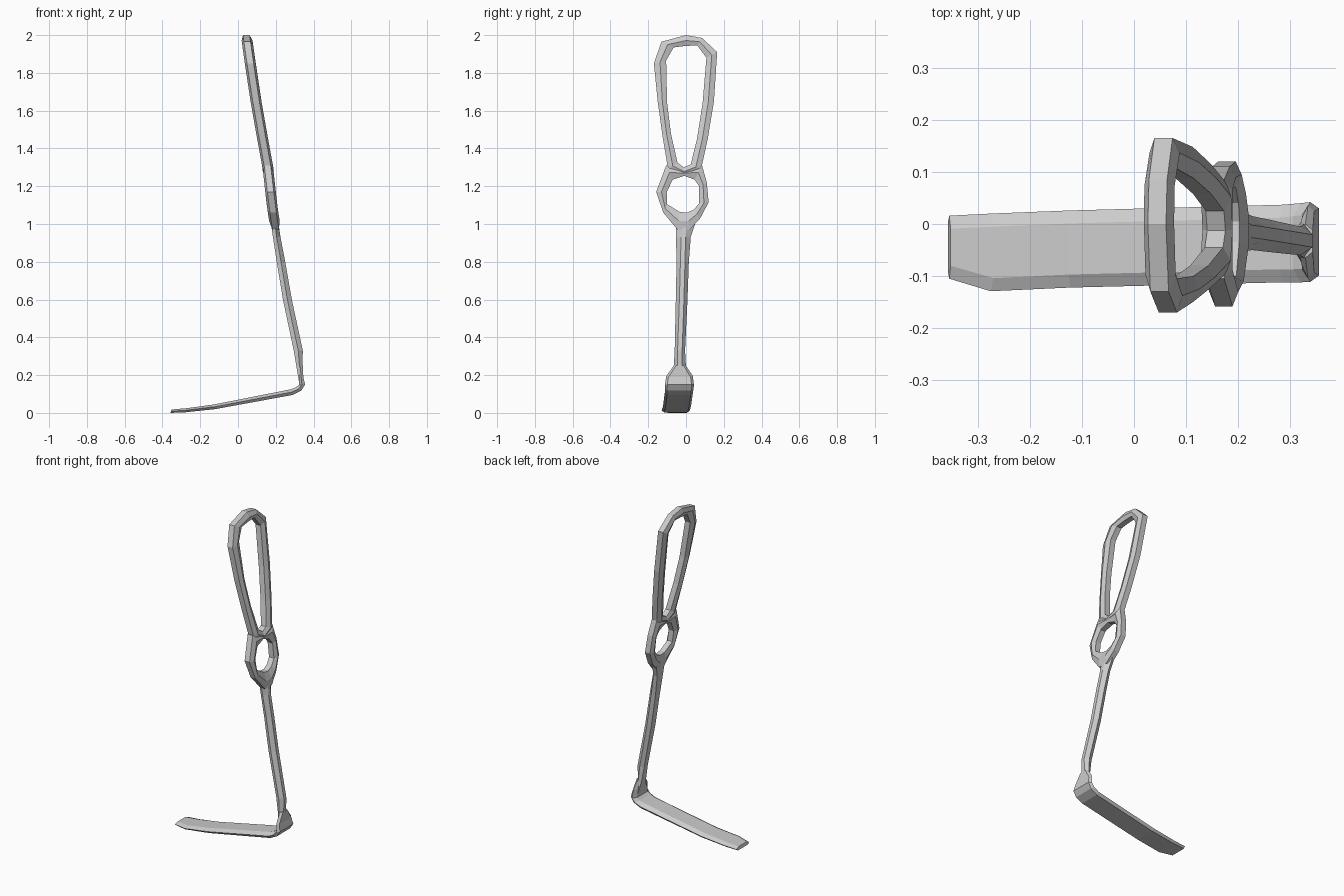
import bpy, bmesh

# Leaning axis of the handle: (z, x)
AXIS = [(0.9, 0.21), (1.1, 0.18), (1.3, 0.158), (1.6, 0.103), (1.85, 0.065), (2.0, 0.044)]


def lean(z):
    for (z0, x0), (z1, x1) in zip(AXIS, AXIS[1:]):
        if z <= z1:
            return x0 + (x1 - x0) * (z - z0) / (z1 - z0)
    return AXIS[-1][1]


def loft(name, sections, closed):
    """Skin a list of equal-sized vertex rings into one faceted object."""
    bm = bmesh.new()
    rings = [[bm.verts.new(p) for p in s] for s in sections]
    n = len(rings[0])
    pairs = list(zip(rings, rings[1:]))
    if closed:
        pairs.append((rings[-1], rings[0]))
    else:
        bm.faces.new(rings[0])
        bm.faces.new(rings[-1])
    for a, b in pairs:
        for i in range(n):
            j = (i + 1) % n
            bm.faces.new((a[i], a[j], b[j], b[i]))
    bmesh.ops.recalc_face_normals(bm, faces=bm.faces)
    mesh = bpy.data.meshes.new(name)
    bm.to_mesh(mesh)
    bm.free()
    obj = bpy.data.objects.new(name, mesh)
    bpy.context.collection.objects.link(obj)
    return obj


def ring(name, rims, t):
    """Closed hexagonal-section loop from (outer y, z, inner y, z) pairs."""
    sections = []
    for yo, zo, yi, zi in rims:
        ym, zm = (yo + yi) / 2, (zo + zi) / 2
        prof = [(yo, zo, 0.6), (ym, zm, 1), (yi, zi, 0.6),
                (yi, zi, -0.6), (ym, zm, -1), (yo, zo, -0.6)]
        sections.append([(lean(z) + k * t, y, z) for y, z, k in prof])
    return loft(name, sections, True)


# Long grip loop
ring("grip_loop", [
    (-0.13, 1.965, -0.065, 1.935), (0.00, 2.0, 0.0, 1.943), (0.085, 1.985, 0.06, 1.945),
    (0.165, 1.91, 0.108, 1.88), (0.148, 1.65, 0.088, 1.64), (0.115, 1.45, 0.058, 1.45),
    (0.08, 1.29, 0.025, 1.315), (-0.01, 1.255, -0.012, 1.30), (-0.095, 1.29, -0.045, 1.325),
    (-0.125, 1.47, -0.08, 1.48), (-0.15, 1.65, -0.1, 1.64), (-0.17, 1.85, -0.105, 1.865)], 0.029)

# Small finger ring
ring("finger_ring", [
    (-0.105, 1.31, -0.07, 1.235), (-0.01, 1.285, -0.01, 1.255), (0.085, 1.31, 0.045, 1.235),
    (0.11, 1.22, 0.07, 1.20), (0.12, 1.115, 0.07, 1.11), (0.075, 1.03, 0.04, 1.075),
    (0.02, 0.97, 0.005, 1.06), (-0.045, 0.97, -0.035, 1.065), (-0.12, 1.06, -0.1, 1.105),
    (-0.158, 1.17, -0.102, 1.17)], 0.028)


# Shaft: (z, left x, right x, y min, y max), with a ridged right-hand face
shaft = []
for z, xa, xb, y0, y1 in [(1.02, 0.172, 0.212, -0.055, 0.055), (0.93, 0.185, 0.225, -0.053, 0.025),
                          (0.80, 0.205, 0.25, -0.05, 0.015), (0.60, 0.238, 0.285, -0.054, 0.008),
                          (0.33, 0.295, 0.343, -0.06, -0.005), (0.24, 0.31, 0.342, -0.065, 0.0),
                          (0.15, 0.325, 0.348, -0.09, 0.02)]:
    ym, xm = (y0 + y1) / 2, (xa + xb) / 2
    shaft.append([(xa, y0 + 0.01, z), (xm, y0, z), (xb, ym - 0.012, z),
                  (xb, ym + 0.012, z), (xm, y1, z), (xa, y1 - 0.01, z)])
loft("shaft", shaft, False)

# Bent blade: (outer x, z, inner x, z, y min, y max)
blade = []
for xo, zo, xi, zi, y0, y1 in [(0.343, 0.25, 0.315, 0.25, -0.065, 0.0),
                               (0.346, 0.19, 0.322, 0.20, -0.105, 0.036),
                               (0.355, 0.15, 0.322, 0.148, -0.111, 0.042),
                               (0.335, 0.118, 0.305, 0.135, -0.112, 0.040),
                               (0.29, 0.095, 0.28, 0.125, -0.112, 0.037),
                               (-0.12, 0.02, -0.125, 0.045, -0.122, 0.026),
                               (-0.28, 0.003, -0.27, 0.025, -0.129, 0.02),
                               (-0.357, 0.0, -0.352, 0.018, -0.105, 0.016)]:
    ym = (y0 + y1) / 2
    blade.append([(xo, y0 + 0.012, zo), (xo, y1 - 0.012, zo),
                  ((xo + xi) / 2, y1, (zo + zi) / 2), (xi, y1 - 0.025, zi),
                  (xi, y0 + 0.025, zi), ((xo + xi) / 2, y0, (zo + zi) / 2)])
loft("blade", blade, False)
